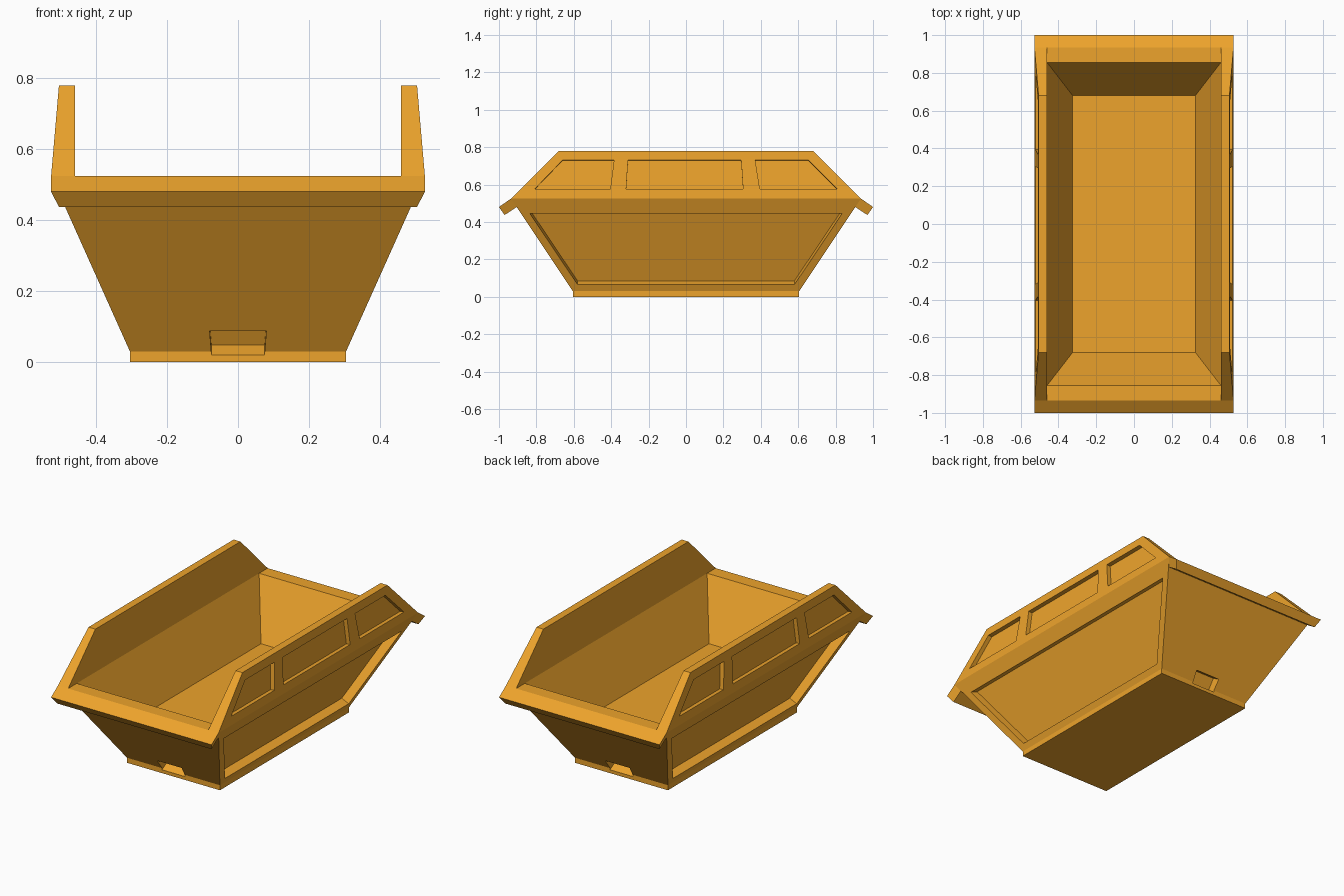
import bpy, bmesh
from mathutils import Vector

if "Cube" in bpy.data.objects:
    bpy.data.objects.remove(bpy.data.objects["Cube"])

paint = bpy.data.materials.new("skip_orange")
paint.diffuse_color = (0.85, 0.37, 0.025, 1)
paint.use_nodes = True
paint.node_tree.nodes["Principled BSDF"].inputs["Base Color"].default_value = paint.diffuse_color


def loft(name, rings):
    """Closed solid through successive rings of equal point count."""
    bm = bmesh.new()
    vs = [[bm.verts.new(p) for p in r] for r in rings]
    n = len(rings[0])
    for a, b in zip(vs, vs[1:]):
        for i in range(n):
            j = (i + 1) % n
            bm.faces.new((a[i], a[j], b[j], b[i]))
    bm.faces.new(vs[0])
    bm.faces.new(vs[-1])
    bmesh.ops.recalc_face_normals(bm, faces=bm.faces)
    me = bpy.data.meshes.new(name)
    bm.to_mesh(me)
    bm.free()
    me.materials.append(paint)
    ob = bpy.data.objects.new(name, me)
    bpy.context.collection.objects.link(ob)
    return ob


def rect(x, y, z):
    return [(-x, -y, z), (x, -y, z), (x, y, z), (-x, y, z)]


def recess(target, outline, depth):
    """Push a panel outline into the target along the panel's normal."""
    p = [Vector(v) for v in outline]
    n = (p[1] - p[0]).cross(p[2] - p[0]).normalized()
    c = sum(p, Vector()) / len(p)
    if n.dot(Vector((c.x, c.y, 0))) < 0:
        n = -n
    cutter = loft("cutter", [[v + n * 0.03 for v in p], [v - n * depth for v in p]])
    cutter.hide_render = True
    mod = target.modifiers.new("recess", 'BOOLEAN')
    mod.operation = 'DIFFERENCE'
    mod.solver = 'EXACT'
    mod.object = cutter
    bpy.context.view_layer.objects.active = target
    bpy.ops.object.modifier_apply(modifier=mod.name)
    bpy.data.objects.remove(cutter)


def low_x(z):      # outer side slope of the tub
    return 0.305 + (z - 0.03) * 0.222 / 0.495


def high_x(z):     # outer side slope of the raised walls
    return 0.527 - (z - 0.525) * 0.022 / 0.255


# Tub: outside up, over the rim, and down to the inner floor
tub = loft("tub", [rect(0.305, 0.605, 0), rect(0.305, 0.605, 0.03),
                   rect(0.527, 0.935, 0.525), rect(0.46, 0.855, 0.525),
                   rect(0.325, 0.68, 0.21)])

panels = [[(-0.81, 0.575), (-0.405, 0.575), (-0.385, 0.73), (-0.66, 0.73)],
          [(-0.32, 0.575), (0.305, 0.575), (0.295, 0.73), (-0.31, 0.73)],
          [(0.395, 0.575), (0.81, 0.575), (0.655, 0.73), (0.37, 0.73)]]
low_panel = [(-0.58, 0.065), (0.58, 0.065), (0.835, 0.445), (-0.835, 0.445)]

for s, side in ((1, "right"), (-1, "left")):
    # Long recess in the lower side
    recess(tub, [(s * low_x(z), y, z) for y, z in low_panel], 0.05)

    # Raised side wall with three shallow recesses
    wall = loft(side + "_wall", [
        [(s * 0.46, -0.935, 0.525), (s * 0.527, -0.935, 0.525),
         (s * 0.527, 0.935, 0.525), (s * 0.46, 0.935, 0.525)],
        [(s * 0.46, -0.68, 0.78), (s * 0.505, -0.68, 0.78),
         (s * 0.505, 0.68, 0.78), (s * 0.46, 0.68, 0.78)]])
    for panel in panels:
        recess(wall, [(s * high_x(z), y, z) for y, z in panel], 0.025)

# Ends: sloping lip and a pocket at the base
lip = [(0.527, 0.935, 0.525), (0.527, 1.0, 0.48),
       (0.505, 0.97, 0.437), (0.505, 0.905, 0.48)]
for s, end in ((-1, "front"), (1, "back")):
    loft(end + "_lip", [[(k * x, s * y, z) for x, y, z in lip] for k in (-1, 1)])
    recess(tub, [(-0.075, s * 0.605, 0.02), (0.075, s * 0.605, 0.02),
                 (0.08, s * 0.643, 0.087), (-0.08, s * 0.643, 0.087)], 0.055)
